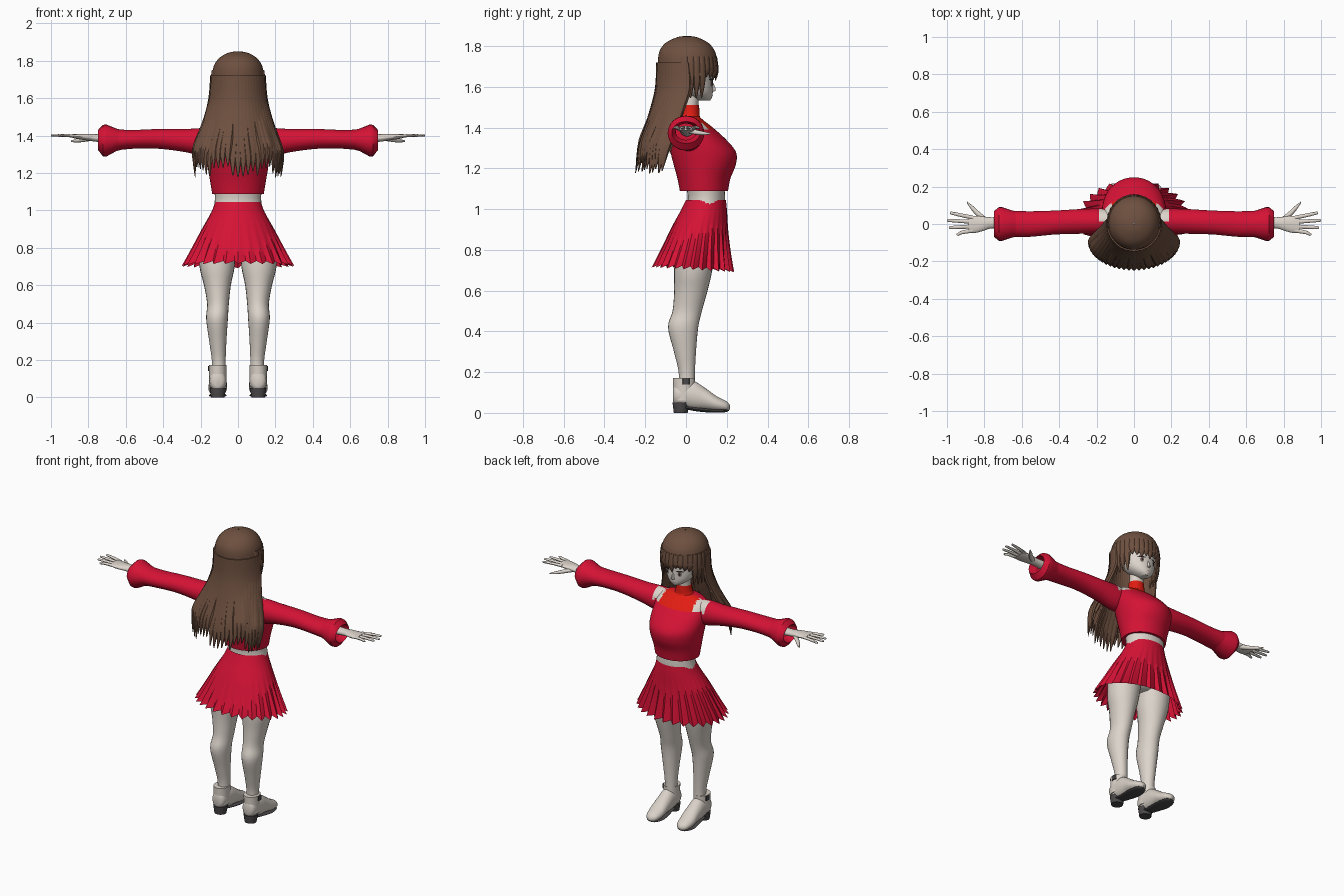
import bpy, bmesh, math, random
from mathutils import Vector
from mathutils.bvhtree import BVHTree

random.seed(4)
if "Cube" in bpy.data.objects:
    bpy.data.objects.remove(bpy.data.objects["Cube"], do_unlink=True)


def material(name, *rgb):
    m = bpy.data.materials.new(name)
    m.use_nodes = True
    m.diffuse_color = (*rgb, 1)
    m.node_tree.nodes["Principled BSDF"].inputs["Base Color"].default_value = (*rgb, 1)
    return m


SKIN = material("pale skin", .72, .66, .6)
CRIMSON = material("crimson cloth", .66, .006, .035)
SCARLET = material("scarlet cloth", .75, .012, .006)
HAIR = material("brown hair", .155, .08, .05)
BOOT = material("cream boot leather", .7, .64, .58)
SOLE = material("dark rubber", .07, .065, .065)
LASH = material("dark lash", .03, .018, .015)
IRIS = material("grey iris", .25, .2, .18)
LIP = material("rose lip", .5, .2, .18)
parts = []


def finish(name, bm, mats, mirror=False):
    mesh = bpy.data.meshes.new(name)
    bmesh.ops.recalc_face_normals(bm, faces=bm.faces)
    bm.to_mesh(mesh)
    bm.free()
    for m in mats:
        mesh.materials.append(m)
    obj = bpy.data.objects.new(name, mesh)
    bpy.context.collection.objects.link(obj)
    if mirror:
        obj.modifiers.new("mirror", "MIRROR").use_mirror_merge = False
    parts.append(obj)
    return obj


def smooth_path(stations, steps):
    """Spline through the stations, tuple element by tuple element."""
    out = []
    last = len(stations) - 1
    for k in range(last):
        p = [stations[min(max(k + d, 0), last)] for d in (-1, 0, 1, 2)]
        for s in range(steps):
            t = s / steps
            out.append([b + t * (c - a + t * (2 * a - 5 * b + 4 * c - d + t * (3 * (b - c) + d - a))) / 2
                        for a, b, c, d in zip(*p)])
    return out + [list(stations[-1])]


def loft(name, stations, mats, axis="z", n=24, steps=4, rot=0, arc=None,
         caps=True, mirror=False, shape=None, paint=None):
    """Elliptical rings (position, centre u, centre v, radius u, radius v) along an axis."""
    bm = bmesh.new()
    rings = []
    path = smooth_path(stations, steps)
    a0, a1 = arc or (0, math.tau)
    for k, (h, cu, cv, ru, rv) in enumerate(path):
        ring = []
        for i in range(n):
            a = a0 + (a1 - a0) * i / (n - 1 if arc else n)
            scale, dh = shape(i, a, k / (len(path) - 1)) if shape else (1, 0)
            u, v = max(ru, .001) * math.cos(a) * scale, max(rv, .001) * math.sin(a) * scale
            pu = cu + u * math.cos(rot) - v * math.sin(rot)
            pv = cv + u * math.sin(rot) + v * math.cos(rot)
            p = {"z": (pu, pv, h + dh), "x": (h, pu, pv), "y": (pu, h, pv)}[axis]
            ring.append(bm.verts.new(p))
        rings.append(ring)
    for lo, hi in zip(rings, rings[1:]):
        for i in range(n - 1 if arc else n):
            j = (i + 1) % n
            bm.faces.new((lo[i], lo[j], hi[j], hi[i]))
    if caps and not arc:
        bm.faces.new(rings[0])
        bm.faces.new(rings[-1])
    if paint:
        for f in bm.faces:
            f.material_index = paint(f.calc_center_median())
    return finish(name, bm, mats if isinstance(mats, list) else [mats], mirror)


# Legs, waist and neck
loft("legs", [(.84, .11, .05, .1, .1), (.7, .112, .035, .094, .094), (.6, .11, .024, .072, .082),
              (.5, .107, .006, .058, .072), (.42, .112, -.014, .058, .074), (.3, .108, -.005, .046, .054),
              (.2, .103, .004, .037, .04), (.12, .103, .004, .037, .04)], SKIN, mirror=True)
loft("waist", [(.77, 0, .04, .05, .06), (.82, 0, .05, .17, .11), (.92, 0, .075, .16, .105),
               (1.04, 0, .1, .125, .092), (1.14, 0, .09, .13, .095)], SKIN, n=32)
loft("neck", [(1.42, 0, .015, .05, .045), (1.5, 0, .02, .043, .039), (1.6, 0, .03, .045, .042)], SKIN)

# Boots with heel, sole and buckle
loft("boot_shafts", [(.06, .108, -.012, .046, .052), (.12, .108, -.01, .046, .054),
                     (.172, .108, -.01, .047, .055)], BOOT, mirror=True)
loft("boot_feet", [(-.064, .108, .09, .02, .035), (-.045, .108, .09, .042, .055), (.03, .108, .088, .047, .07),
                   (.09, .108, .07, .048, .055), (.15, .109, .045, .049, .037), (.2, .109, .032, .035, .024),
                   (.217, .109, .028, .008, .008)], BOOT, axis="y", mirror=True)
loft("boot_heels", [(0, .108, -.026, .036, .034), (.05, .108, -.024, .044, .042)], SOLE, steps=1, mirror=True)
loft("boot_soles", [(-.02, .108, .03, .03, .008), (.05, .108, .018, .038, .01), (.13, .109, .01, .048, .009),
                    (.19, .109, .011, .036, .008), (.21, .109, .015, .01, .005)], SOLE, axis="y", mirror=True)
loft("boot_buckles", [(.14, .15, 0, .01, .02), (.168, .15, 0, .01, .02)], SOLE, n=8, steps=1, mirror=True)


# Pleated skirt with a plain waistband
def pleat(i, a, t):
    fold = max(0, t - .12) * .13
    return 1 + fold * (.35 - (i % 3) / 2), -.012 * math.sin(a) * t + .008 * t * (i % 3)


loft("skirt", [(1.045, 0, .098, .122, .098), (.99, 0, .088, .142, .113), (.9, 0, .067, .19, .138),
               (.8, 0, .05, .24, .165), (.702, 0, .034, .29, .195)], CRIMSON, n=84, steps=3,
     caps=False, shape=pleat)


# Cropped top with scarlet yoke and open shoulders
def yoke(c):
    if c.z < 1.385 or c.y < .02:
        return 0
    return 1 if abs(c.x) < .115 else 2


loft("crop_top", [(1.088, 0, .088, .138, .118), (1.15, 0, .088, .148, .13), (1.22, 0, .092, .16, .153),
                  (1.28, 0, .085, .168, .16), (1.34, 0, .06, .172, .138), (1.4, 0, .03, .168, .102),
                  (1.435, 0, .015, .14, .072), (1.455, 0, .015, .07, .05)],
     [CRIMSON, SCARLET, SKIN], n=56, steps=5, paint=yoke)
loft("collar", [(1.43, 0, .018, .085, .065), (1.455, 0, .018, .058, .05), (1.48, 0, .02, .05, .046),
                (1.512, 0, .021, .047, .043)], SCARLET, caps=False)
loft("sleeves", [(.09, .012, 1.36, .062, .07), (.17, .014, 1.363, .068, .077), (.28, .014, 1.373, .066, .062),
                 (.42, .008, 1.382, .064, .053), (.55, 0, 1.38, .068, .05), (.64, 0, 1.377, .07, .055)],
     [CRIMSON, SKIN], axis="x", n=32, steps=6, mirror=True,
     paint=lambda c: int(c.x < .18 and c.y > .015 and c.z > 1.385))
loft("cuffs", [(.62, 0, 1.377, .067, .052), (.65, 0, 1.377, .072, .06), (.705, 0, 1.373, .09, .086),
               (.722, 0, 1.373, .09, .084), (.748, 0, 1.376, .07, .054), (.7, 0, 1.38, .05, .04)],
     CRIMSON, axis="x", steps=1, mirror=True, caps=False)

# Hands and fingers
loft("palms", [(.66, .005, 1.383, .034, .026), (.76, .006, 1.387, .03, .02), (.8, .002, 1.391, .037, .018),
               (.85, -.002, 1.394, .046, .014), (.885, -.002, 1.397, .043, .01)],
     SKIN, axis="x", mirror=True)
for finger, y, spread, tip in (("index", .034, .024, .985), ("middle", .011, .008, 1),
                               ("ring", -.013, -.006, .99), ("little", -.035, -.02, .95)):
    loft(finger + "_fingers", [(.86, y, 1.396, .011, .009), (.92, y + spread / 2, 1.4, .01, .008),
                               (tip - .01, y + spread, 1.4, .008, .006), (tip, y + spread, 1.4, .003, .003)],
         SKIN, axis="x", n=10, steps=3, mirror=True)
loft("thumbs", [(.785, .015, 1.385, .016, .013), (.83, .05, 1.377, .018, .012), (.865, .085, 1.372, .015, .009),
                (.893, .116, 1.37, .004, .004)], SKIN, axis="x", n=12, mirror=True)

# Head and nose
head = loft("head", [(1.532, 0, .09, .018, .028), (1.55, 0, .076, .05, .052), (1.58, 0, .058, .08, .074),
                     (1.63, 0, .036, .102, .096), (1.69, 0, .022, .112, .108), (1.76, 0, .012, .1, .1),
                     (1.81, 0, .01, .05, .06)], SKIN, n=40, steps=5)
loft("nose", [(1.577, 0, .128, .01, .006), (1.585, 0, .135, .009, .012), (1.62, 0, .13, .004, .004)],
     SKIN, n=10)

# Painted face details laid onto the head
tree = BVHTree.FromPolygons([v.co for v in head.data.vertices], [p.vertices for p in head.data.polygons])


def decal(name, cx, cz, rx, rz, lift, mat, mirror=True):
    bm = bmesh.new()

    def point(u, v):
        hit = tree.ray_cast(Vector((u, 1, v)), Vector((0, -1, 0)))[0]
        return bm.verts.new((u, hit.y + lift, v))
    mid = point(cx, cz)
    angles = [math.tau * i / 20 for i in range(20)]
    rim = [point(cx + rx * math.cos(a), cz + rz * math.sin(a)) for a in angles]
    for i, v in enumerate(rim):
        bm.faces.new((mid, v, rim[i - 1]))
    finish(name, bm, [mat], mirror)


decal("irises", .043, 1.618, .012, .016, .003, IRIS)
decal("pupils", .043, 1.618, .006, .009, .005, LASH)
decal("upper_lashes", .045, 1.636, .024, .005, .005, LASH)
decal("brows", .045, 1.662, .022, .003, .003, HAIR)
decal("mouth", 0, 1.556, .013, .002, .003, LIP, False)

# Hair cap and the sheet behind the back
loft("hair_cap", [(1.85, 0, .005, .004, .004), (1.843, 0, .005, .05, .05), (1.815, 0, .005, .1, .106),
                  (1.77, 0, .006, .13, .138), (1.71, 0, .008, .141, .146), (1.685, 0, .008, .141, .145)],
     HAIR, n=48, caps=False)
FALL = [(1.72, 0, .008, .14, .146), (1.6, 0, .012, .147, .152), (1.5, 0, -.02, .17, .142),
        (1.4, 0, -.055, .202, .137), (1.3, 0, -.09, .235, .135), (1.18, 0, -.11, .232, .138)]
loft("hair_sheet", FALL[:5], HAIR, n=49, arc=(-math.pi * 1.03, math.pi * .03), shape=lambda i, a, t:
     (.99 + .015 * (i % 3 - 1) * t, .03 * (i % 3 - 1) * t))

# Hanging back locks that follow the sheet
for k in range(27):
    a = -math.pi * (k + .5) / 27
    end = random.uniform(-.01, .06)
    lock = []
    for s, (h, _, cy, rx, ry) in enumerate(FALL):
        width = (.016, .021, .023, .025, .022, .003)[s]
        drop = end * max(0, s - 2) / 3
        lock.append((h + drop, rx * math.cos(a), cy + ry * math.sin(a), width * .55, width))
    loft("back_lock", lock, HAIR, n=8, steps=3, rot=a)

# Fringe and the longer side locks framing the face
for k in range(17):
    a = math.pi * (k - .5) / 15
    side = abs(math.cos(a))
    end = 1.545 if side > .8 else 1.64 + random.uniform(-.012, .02)
    x, y = .137 * math.cos(a), .008 + .141 * math.sin(a)
    loft("fringe_lock", [(1.75, x * .96, y * .96, .009, .02), (1.7, x, y, .01, .021),
                         ((1.7 + end) / 2, x * .99, y, .009, .018), (end, x * .93, y * .97, .002, .003)],
         HAIR, n=8, steps=3, rot=a)

# Smooth shading that keeps creases
bpy.ops.object.select_all(action="DESELECT")
for obj in parts:
    obj.select_set(True)
bpy.context.view_layer.objects.active = parts[0]
bpy.ops.object.shade_smooth_by_angle(angle=math.radians(38))
